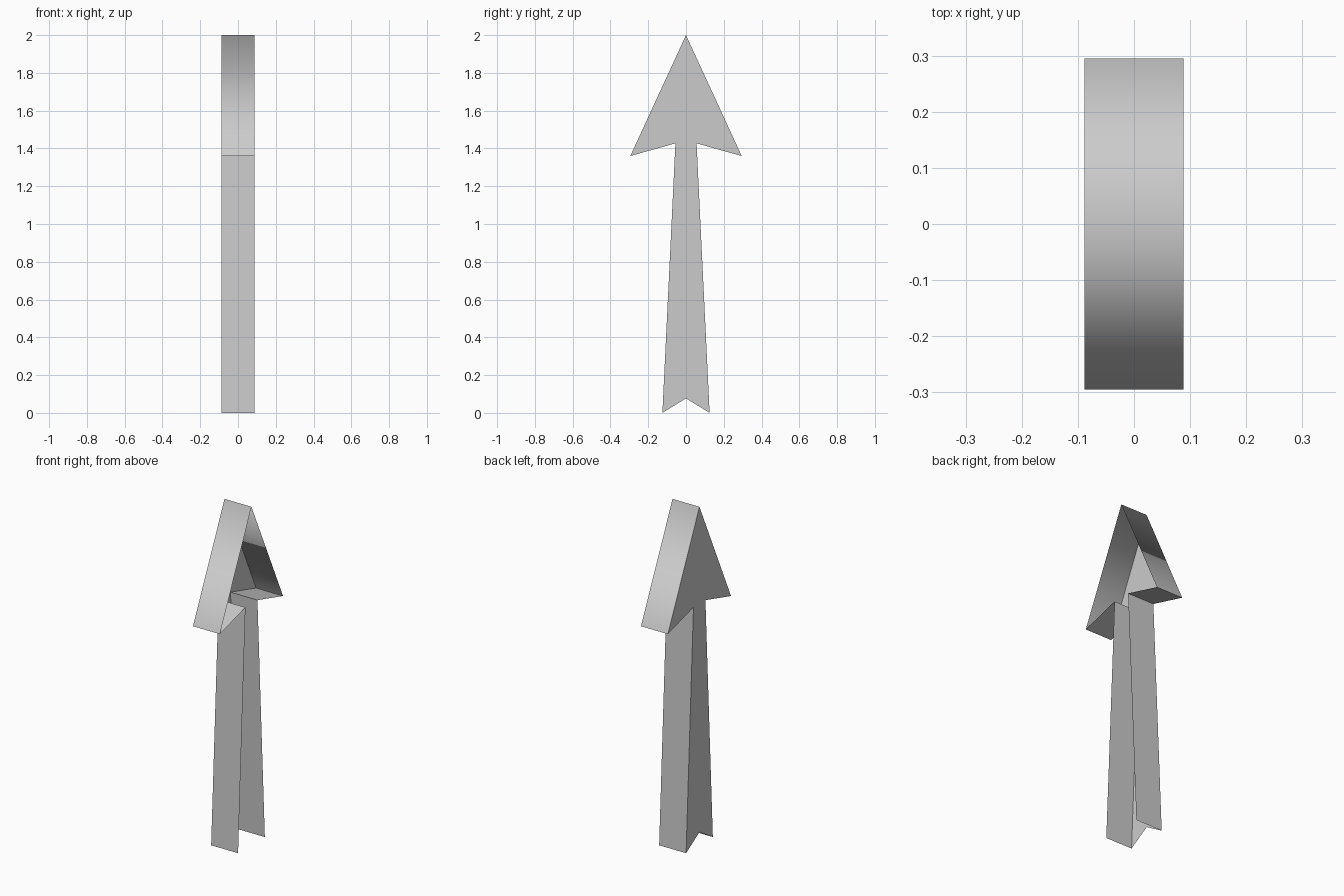
import bpy, bmesh

if "Cube" in bpy.data.objects:
    bpy.data.objects.remove(bpy.data.objects["Cube"])

HALF_DEPTH = 0.088

# Half outline (y, z) from the tip down to the outer foot, plus the notch point
half = [(0.295, 1.36), (0.056, 1.427), (0.125, 0.0)]
tip, notch = (0.0, 2.0), (0.0, 0.077)
rim = [(-y, z) for y, z in reversed(half)] + [tip] + half

bm = bmesh.new()


def row(x):
    return [bm.verts.new((x, y, z)) for y, z in rim]


back, front = row(-HALF_DEPTH), row(HALF_DEPTH)

# Side walls follow the outline; the notched foot stays open
for i in range(len(rim) - 1):
    bm.faces.new((back[i], back[i + 1], front[i + 1], front[i]))

# One arrow-shaped panel on the left side; the right side stays open
bm.faces.new(back + [bm.verts.new((-HALF_DEPTH, *notch))])
bmesh.ops.recalc_face_normals(bm, faces=bm.faces)

# Shading is smooth only across the tip ridge
for f in bm.faces:
    f.smooth = True
for e in bm.edges:
    e.smooth = all(v.co.z > 1.99 for v in e.verts)

mesh = bpy.data.meshes.new("arrow_shell")
bm.to_mesh(mesh)
bm.free()
bpy.context.collection.objects.link(bpy.data.objects.new("arrow_shell", mesh))
